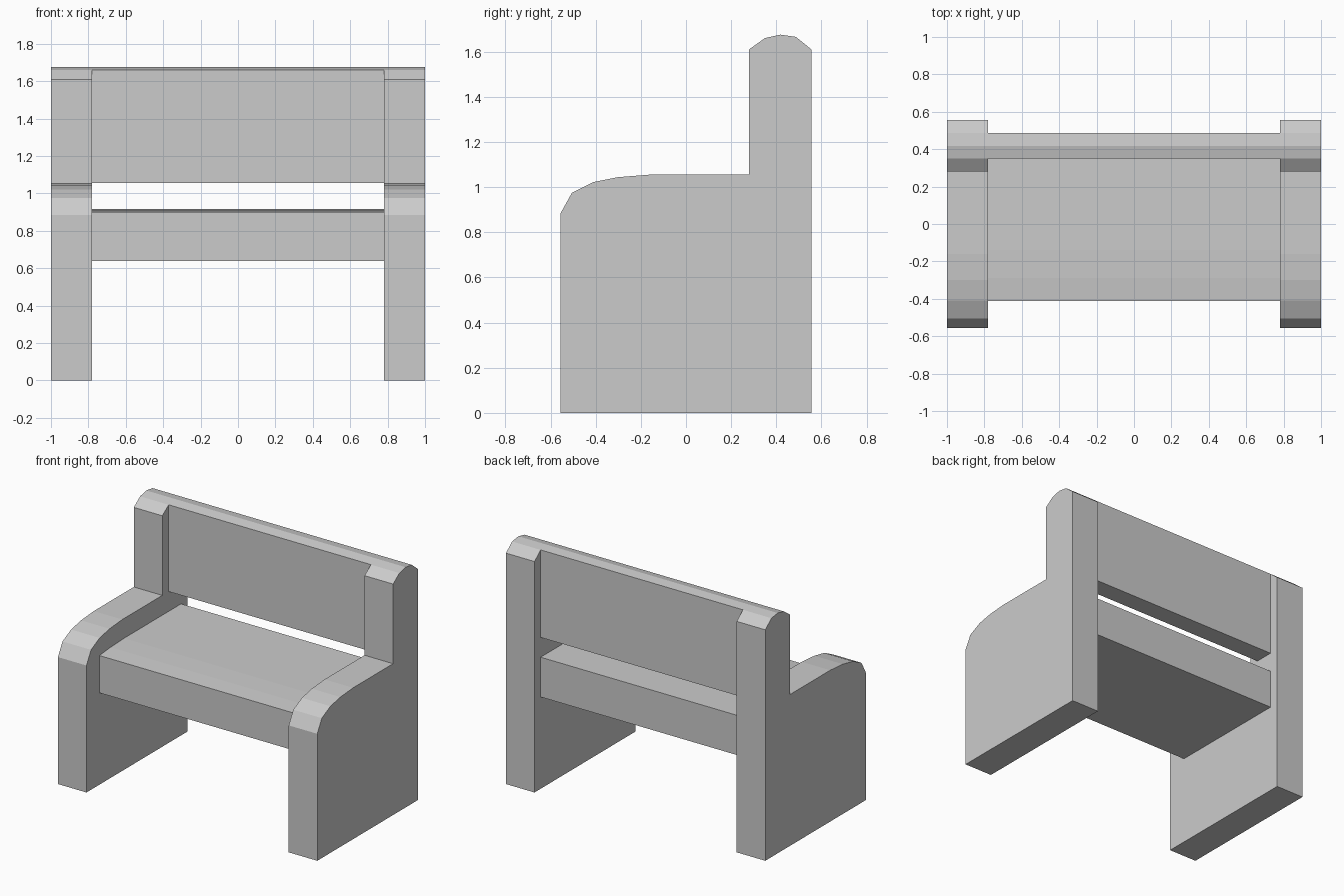
import bpy, bmesh

if "Cube" in bpy.data.objects:
    bpy.data.objects.remove(bpy.data.objects["Cube"])


def extrude_profile(name, profile, x0, x1):
    """Solid made by sweeping a (y, z) outline from x0 to x1."""
    bm = bmesh.new()
    face = bm.faces.new([bm.verts.new((x0, y, z)) for y, z in profile])
    swept = bmesh.ops.extrude_face_region(bm, geom=[face])["geom"]
    verts = [v for v in swept if isinstance(v, bmesh.types.BMVert)]
    bmesh.ops.translate(bm, verts=verts, vec=(x1 - x0, 0, 0))
    bmesh.ops.recalc_face_normals(bm, faces=bm.faces[:])
    mesh = bpy.data.meshes.new(name)
    bm.to_mesh(mesh)
    bm.free()
    obj = bpy.data.objects.new(name, mesh)
    bpy.context.collection.objects.link(obj)
    return obj


INNER, OUTER = 0.78, 1.0

# End panels: leg, rounded armrest and back post in one outline
panel = [(-0.555, 0), (-0.555, 0.885), (-0.505, 0.975), (-0.41, 1.022),
         (-0.30, 1.044), (-0.16, 1.055), (0.28, 1.055), (0.28, 1.61),
         (0.35, 1.66), (0.418, 1.675), (0.487, 1.665), (0.555, 1.61),
         (0.555, 0)]
extrude_profile("right_end_panel", panel, INNER, OUTER)
extrude_profile("left_end_panel", panel, -OUTER, -INNER)

# Seat slab with a slightly eased front edge
seat = [(-0.412, 0.64), (-0.412, 0.90), (-0.29, 0.911), (-0.14, 0.917),
        (0.487, 0.917), (0.487, 0.64)]
extrude_profile("seat", seat, -INNER, INNER)

# Backrest with a crowned top flush with the posts
backrest = [(0.35, 1.055), (0.35, 1.66), (0.418, 1.675), (0.487, 1.665),
            (0.487, 1.055)]
extrude_profile("backrest", backrest, -INNER, INNER)
